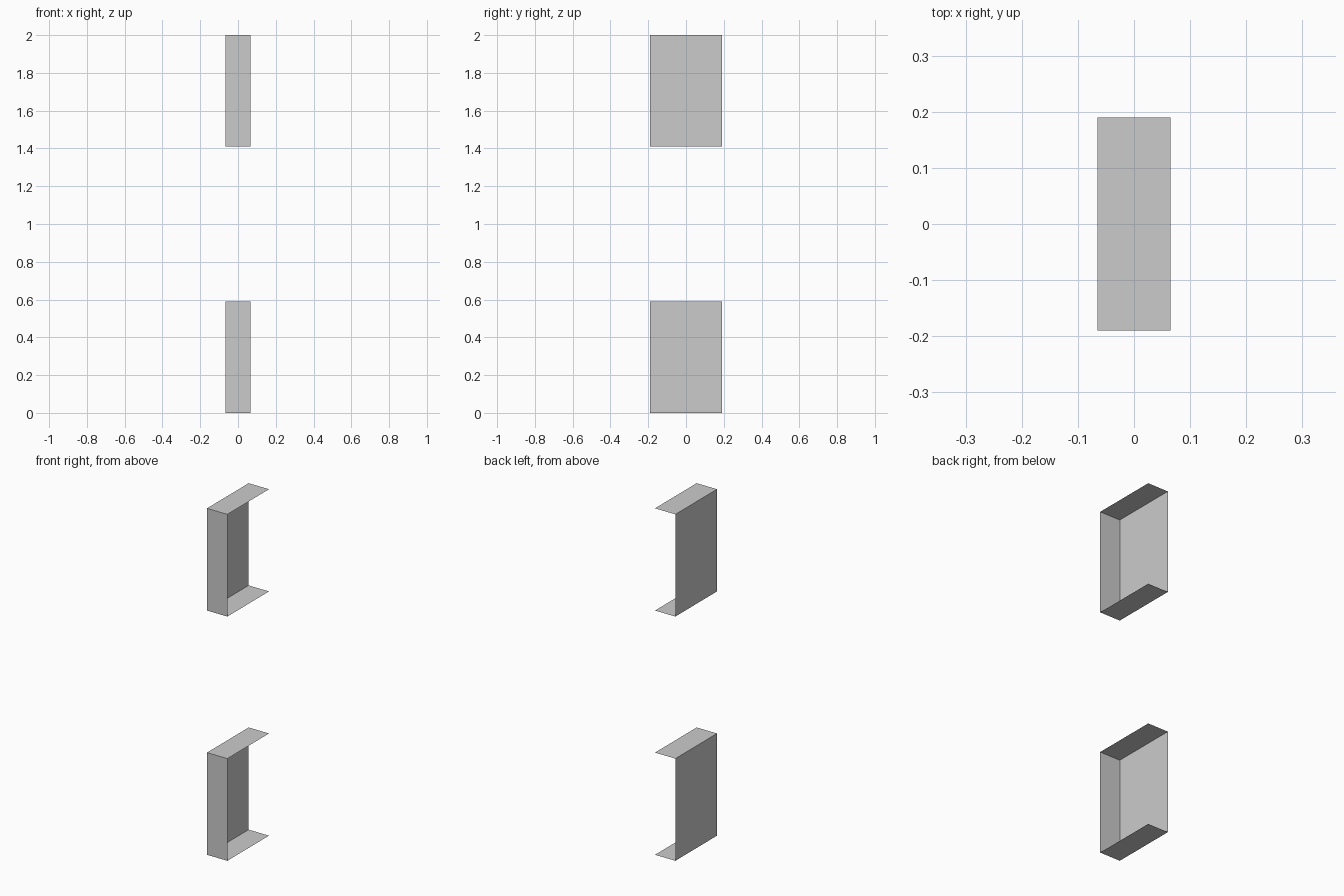
import bpy, bmesh

if "Cube" in bpy.data.objects:
    bpy.data.objects.remove(bpy.data.objects["Cube"])

WIDTH, DEPTH, HEIGHT = 0.13, 0.38, 0.59


def open_shell(name, base_z):
    """Thin box with its right (+x) and back (+y) sides left open."""
    bm = bmesh.new()
    bmesh.ops.create_cube(bm, size=1.0)
    bm.normal_update()
    open_sides = [f for f in bm.faces if f.normal.x > 0.5 or f.normal.y > 0.5]
    bmesh.ops.delete(bm, geom=open_sides, context='FACES_ONLY')
    bmesh.ops.scale(bm, vec=(WIDTH, DEPTH, HEIGHT), verts=bm.verts)
    bmesh.ops.translate(bm, vec=(0, 0, base_z + HEIGHT / 2), verts=bm.verts)
    mesh = bpy.data.meshes.new(name)
    bm.to_mesh(mesh)
    bm.free()
    bpy.context.collection.objects.link(bpy.data.objects.new(name, mesh))


# Two identical shells, one floating above the other
open_shell("lower_shell", 0.0)
open_shell("upper_shell", 2.0 - HEIGHT)
